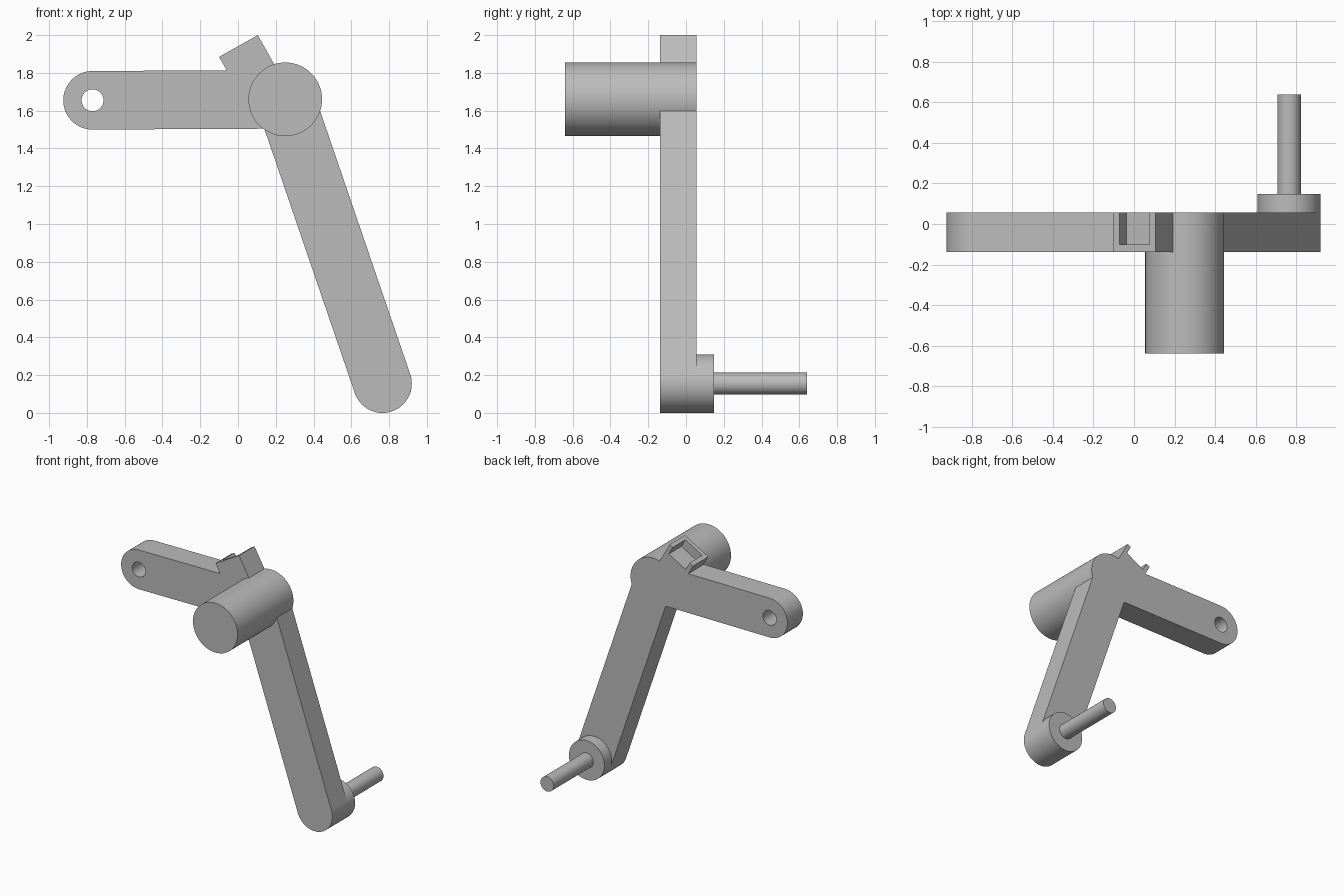
import bpy
import bmesh
import math
from mathutils import Vector

old = bpy.data.objects.get("Cube")
if old:
    bpy.data.objects.remove(old, do_unlink=True)

grey = bpy.data.materials.new("plain grey")
grey.use_nodes = True
grey.diffuse_color = (0.5, 0.5, 0.5, 1)
grey.node_tree.nodes["Principled BSDF"].inputs["Base Color"].default_value = (0.5, 0.5, 0.5, 1)

FRONT, BACK = -0.137, 0.056       # depth range shared by both arms
HUB = Vector((0.25, 1.66))        # joint positions as (x, z)
EYE = Vector((-0.77, 1.655))
FOOT = Vector((0.765, 0.155))
END_R, PIN_R = 0.155, 0.058


def prism(name, outline, y0, y1):
    """Extrude an (x, z) outline from y0 to y1."""
    bm = bmesh.new()
    face = bm.faces.new([bm.verts.new((x, y0, z)) for x, z in outline])
    new = bmesh.ops.extrude_face_region(bm, geom=[face])["geom"]
    bmesh.ops.translate(bm, vec=(0, y1 - y0, 0),
                        verts=[v for v in new if isinstance(v, bmesh.types.BMVert)])
    bmesh.ops.recalc_face_normals(bm, faces=bm.faces)
    mesh = bpy.data.meshes.new(name)
    bm.to_mesh(mesh)
    bm.free()
    mesh.materials.append(grey)
    obj = bpy.data.objects.new(name, mesh)
    bpy.context.collection.objects.link(obj)
    return obj


def arc(center, radius, start, sweep, steps):
    return [center + radius * Vector((math.cos(start + sweep * i / steps),
                                      math.sin(start + sweep * i / steps)))
            for i in range(steps + 1)]


def cylinder(name, center, radius, y0, y1):
    return prism(name, arc(center, radius, 0, math.tau, 72)[:-1], y0, y1)


def arm(name, root, tip):
    """Flat bar, square at the root and rounded at the tip."""
    d = (tip - root).normalized()
    n = Vector((-d.y, d.x)) * END_R
    angle = math.atan2(d.y, d.x)
    outline = [root + n, root - n] + arc(tip, END_R, angle - math.pi / 2, math.pi, 40)
    return prism(name, outline, FRONT, BACK)


def select(obj):
    bpy.ops.object.select_all(action="DESELECT")
    obj.select_set(True)
    bpy.context.view_layer.objects.active = obj


def combine(target, tool, operation):
    select(target)
    mod = target.modifiers.new(operation.lower(), "BOOLEAN")
    mod.operation, mod.object, mod.solver = operation, tool, "EXACT"
    bpy.ops.object.modifier_apply(modifier=mod.name)
    bpy.data.objects.remove(tool, do_unlink=True)


# Tilted socket block frame: origin at its upper left corner
corner = Vector((-0.1, 1.885))
across = (Vector((0.105, 2.0)) - corner).normalized()
down = Vector((across.y, -across.x))


def tilted_box(name, u0, u1, v0, v1, y0, y1):
    corners = ((u0, v0), (u1, v0), (u1, v1), (u0, v1))
    return prism(name, [corner + across * u + down * v for u, v in corners], y0, y1)


# Bell crank body: two arms, hub and socket block fused together
body = cylinder("crank_body", HUB, 0.195, -0.64, BACK)
combine(body, arm("eye_arm", HUB, EYE), "UNION")
combine(body, arm("long_arm", HUB, FOOT), "UNION")
combine(body, tilted_box("socket_block", 0, 0.235, 0, 0.25, FRONT, BACK), "UNION")

# Eye hole and socket pocket, the pocket open at the back
combine(body, cylinder("eye_cutter", EYE, PIN_R, -0.4, 0.4), "DIFFERENCE")
combine(body, tilted_box("pocket_cutter", 0.034, 0.203, -0.1, 0.07, -0.102, 0.2), "DIFFERENCE")

# Boss and pin at the end of the long arm
boss = cylinder("pin_boss", FOOT, END_R, BACK, 0.147)
pin = cylinder("pin", FOOT, PIN_R, 0.14, 0.64)

for part in (body, boss, pin):
    select(part)
    bpy.ops.object.shade_smooth_by_angle(angle=math.radians(25))
